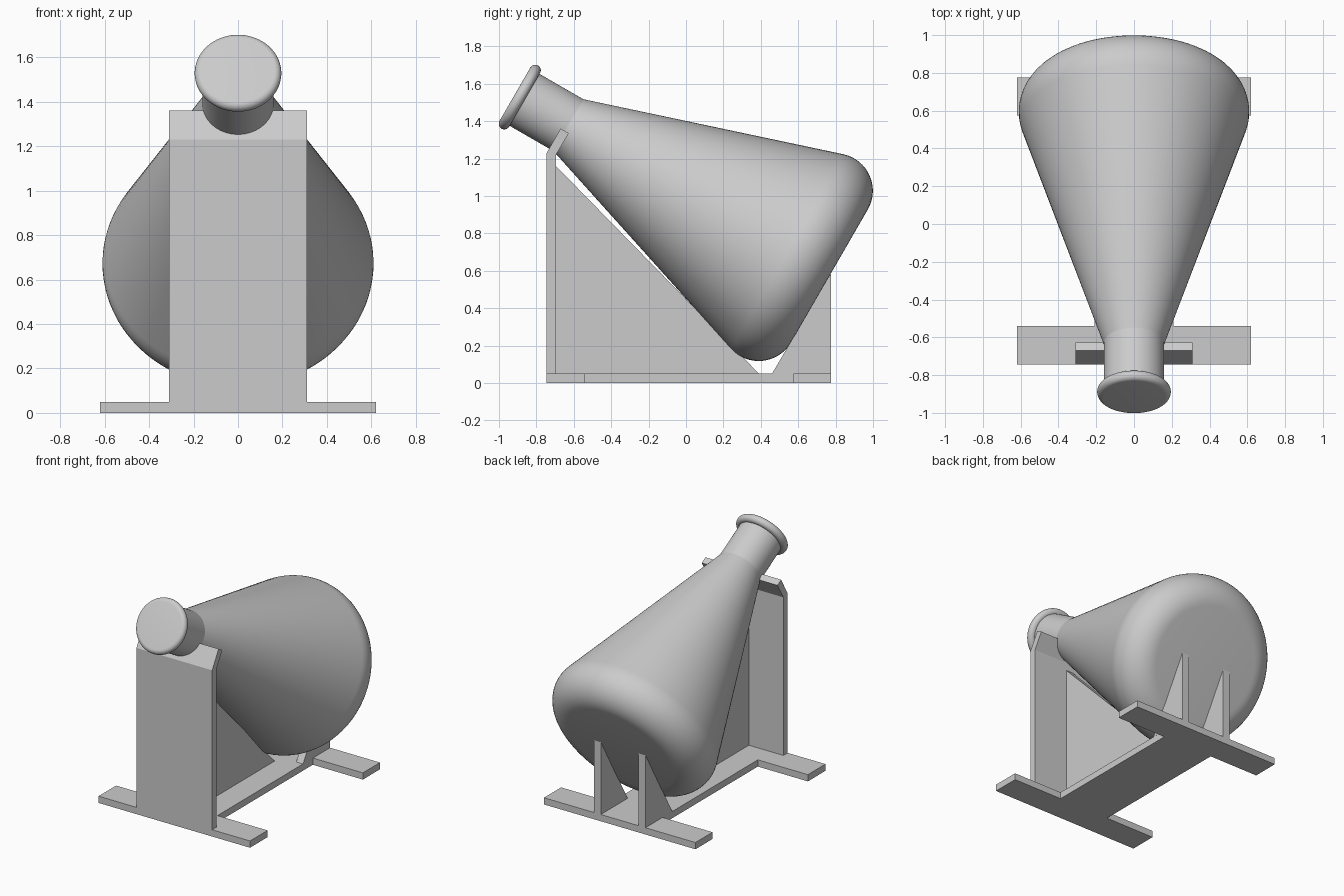
import bpy
import bmesh
from math import sin, cos, radians, atan2, hypot, acos
from mathutils import Matrix

cube = bpy.data.objects.get("Cube")
if cube:
    bpy.data.objects.remove(cube, do_unlink=True)

# Material
grey = bpy.data.materials.new("light_grey")
grey.use_nodes = True
colour = (0.6, 0.6, 0.6, 1)
grey.diffuse_color = colour
grey.node_tree.nodes["Principled BSDF"].inputs["Base Color"].default_value = colour


def finish(name, bm):
    bmesh.ops.recalc_face_normals(bm, faces=bm.faces[:])
    mesh = bpy.data.meshes.new(name)
    bm.to_mesh(mesh)
    bm.free()
    mesh.materials.append(grey)
    obj = bpy.data.objects.new(name, mesh)
    bpy.context.collection.objects.link(obj)
    return obj


def slab(name, outline, x0, x1):
    """Extrude a (y, z) outline across x."""
    bm = bmesh.new()
    face = bm.faces.new([bm.verts.new((x0, y, z)) for y, z in outline])
    new = bmesh.ops.extrude_face_region(bm, geom=[face])["geom"]
    verts = [v for v in new if isinstance(v, bmesh.types.BMVert)]
    bmesh.ops.translate(bm, verts=verts, vec=(x1 - x0, 0, 0))
    return finish(name, bm)


def block(name, half, y0, y1, z0, z1):
    return slab(name, [(y0, z0), (y1, z0), (y1, z1), (y0, z1)], -half, half)


def arc(r, u, radius, a0, a1, steps):
    """Arc in (radius, axis) space; angle 0 points outward, 90 along the axis."""
    angles = [radians(a0 + (a1 - a0) * i / steps) for i in range(steps + 1)]
    return [(r + radius * cos(a), u + radius * sin(a)) for a in angles]


# Flask: lathed profile from the mouth to the rounded base
NECK = (0.16, 0.313)
FILLET = (0.41, 1.725, 0.2)
dr, du = FILLET[0] - NECK[0], FILLET[1] - NECK[1]
# Angle at which the cone wall is tangent to the base fillet
tangent = atan2(du, dr) + acos(FILLET[2] / hypot(dr, du)) - radians(180)
start = tangent * 180 / radians(180)
if start > 0:
    start = -start
profile = [(0, -0.017)]
profile += arc(0.165, 0.013, 0.03, -90, 90, 14)
profile += [(0.16, 0.043), NECK]
profile += arc(*FILLET, start, 90, 16)
profile.append((0, FILLET[1] + FILLET[2]))

bm = bmesh.new()
verts = [bm.verts.new((r, 0, u)) for r, u in profile]
edges = [bm.edges.new(pair) for pair in zip(verts, verts[1:])]
bmesh.ops.spin(bm, geom=verts + edges, cent=(0, 0, 0), axis=(0, 0, 1),
               angle=radians(360), steps=96)
bmesh.ops.remove_doubles(bm, verts=bm.verts[:], dist=0.0005)
bm.transform(Matrix.Translation((0, -0.9, 1.535)) @ Matrix.Rotation(radians(-120), 4, "X"))
flask = finish("flask", bm)
bpy.ops.object.select_all(action="DESELECT")
flask.select_set(True)
bpy.context.view_layer.objects.active = flask
bpy.ops.object.shade_smooth_by_angle(angle=radians(16))

# Base: two cross feet joined by a spine
block("front_foot", 0.62, -0.745, -0.54, 0, 0.05)
block("rear_foot", 0.62, 0.575, 0.775, 0, 0.05)
block("base_spine", 0.21, -0.54, 0.575, 0, 0.05)

# Upright plate with a bent lip that cradles the neck
slab("front_plate", [(-0.745, 0.05), (-0.695, 0.05), (-0.695, 1.22),
                     (-0.627, 1.335), (-0.67, 1.36), (-0.745, 1.23)], -0.31, 0.31)

# Central rib under the cone
slab("front_rib", [(-0.695, 0.05), (0.39, 0.05), (-0.695, 1.16)], -0.028, 0.028)

# Pair of wedges behind the flask base
for side, x in (("right", -0.183), ("left", 0.183)):
    slab("rear_wedge_" + side, [(0.46, 0.05), (0.775, 0.05), (0.775, 0.585)],
         x - 0.028, x + 0.028)
